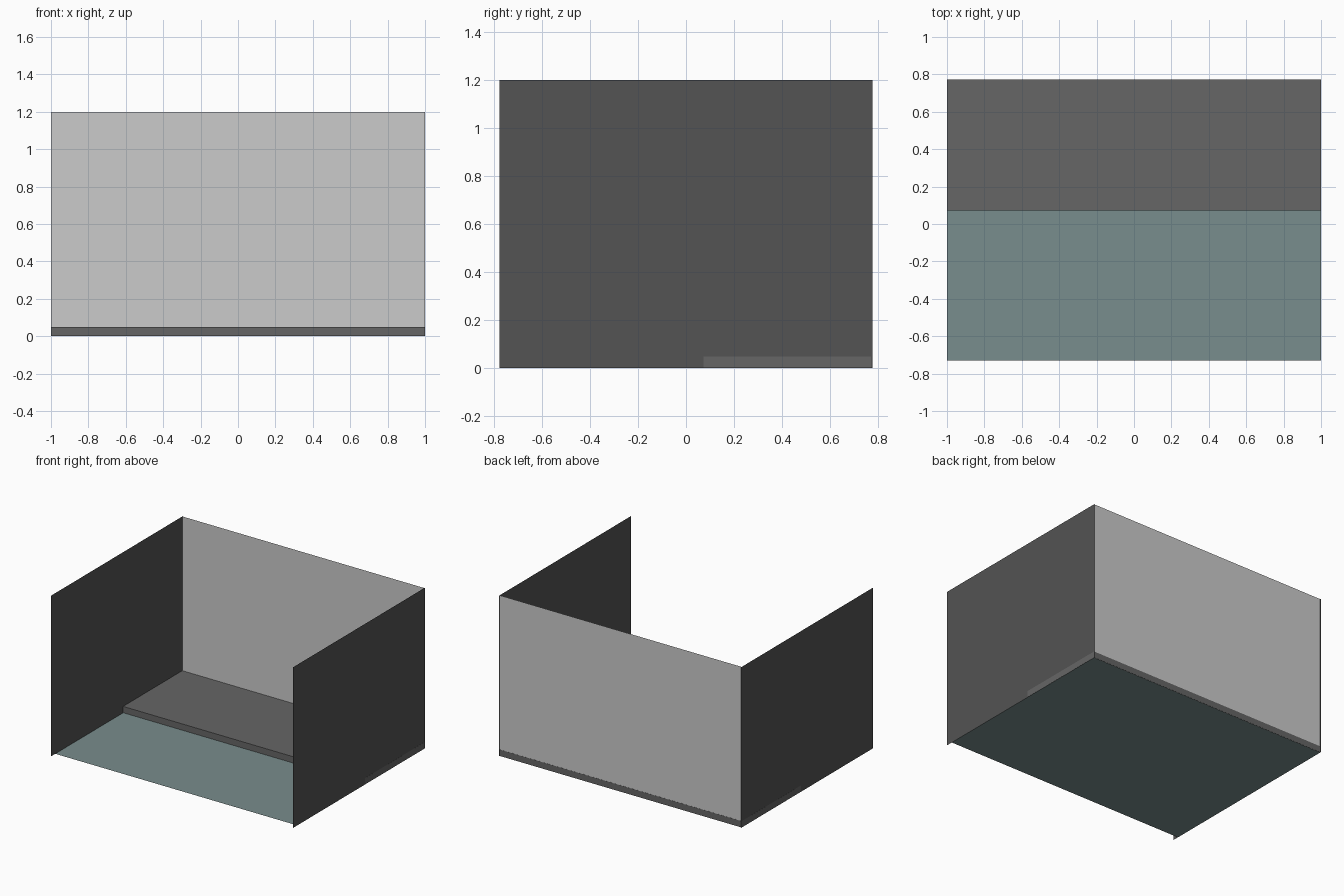
import bpy

if "Cube" in bpy.data.objects:
    bpy.data.objects.remove(bpy.data.objects["Cube"])

HALF_W = 1.0        # half width in x
HALF_D = 0.777      # half depth of side walls
HEIGHT = 1.2
BACK_Y = 0.771      # back line of floor and back wall


def material(name, r, g, b):
    mat = bpy.data.materials.new(name)
    mat.diffuse_color = (r, g, b, 1)
    mat.use_nodes = True
    mat.node_tree.nodes["Principled BSDF"].inputs["Base Color"].default_value = mat.diffuse_color
    return mat


def sheet(name, corners, mat=None):
    """Single flat panel from four corners."""
    mesh = bpy.data.meshes.new(name)
    mesh.from_pydata(corners, [], [(0, 1, 2, 3)])
    obj = bpy.data.objects.new(name, mesh)
    bpy.context.collection.objects.link(obj)
    if mat:
        mesh.materials.append(mat)
    return obj


teal = material("floor_teal", 0.19, 0.266, 0.266)
dark = material("wall_dark_grey", 0.087, 0.087, 0.087)
mid = material("platform_grey", 0.133, 0.133, 0.133)

# Low raised platform along the back, a hair proud of the walls
depth, bottom, top = 0.7, 0.001, 0.048
bpy.ops.mesh.primitive_cube_add(
    size=1, location=(0, BACK_Y + 0.001 - depth / 2, (bottom + top) / 2))
platform = bpy.context.object
platform.name = "platform"
platform.scale = (2 * HALF_W + 0.001, depth, top - bottom)
bpy.ops.object.transform_apply(location=False, rotation=False, scale=True)
platform.data.materials.append(mid)

# Teal floor
floor_front = BACK_Y - 1.5
sheet("floor", [(-HALF_W, floor_front, 0), (HALF_W, floor_front, 0),
                (HALF_W, BACK_Y, 0), (-HALF_W, BACK_Y, 0)], teal)

# Back wall, facing the front
sheet("back_wall", [(-HALF_W, BACK_Y, 0), (HALF_W, BACK_Y, 0),
                    (HALF_W, BACK_Y, HEIGHT), (-HALF_W, BACK_Y, HEIGHT)])

# Side walls, facing inwards
for name, s in (("left_wall", -1), ("right_wall", 1)):
    x = s * HALF_W
    sheet(name, [(x, s * HALF_D, 0), (x, -s * HALF_D, 0),
                 (x, -s * HALF_D, HEIGHT), (x, s * HALF_D, HEIGHT)], dark)
